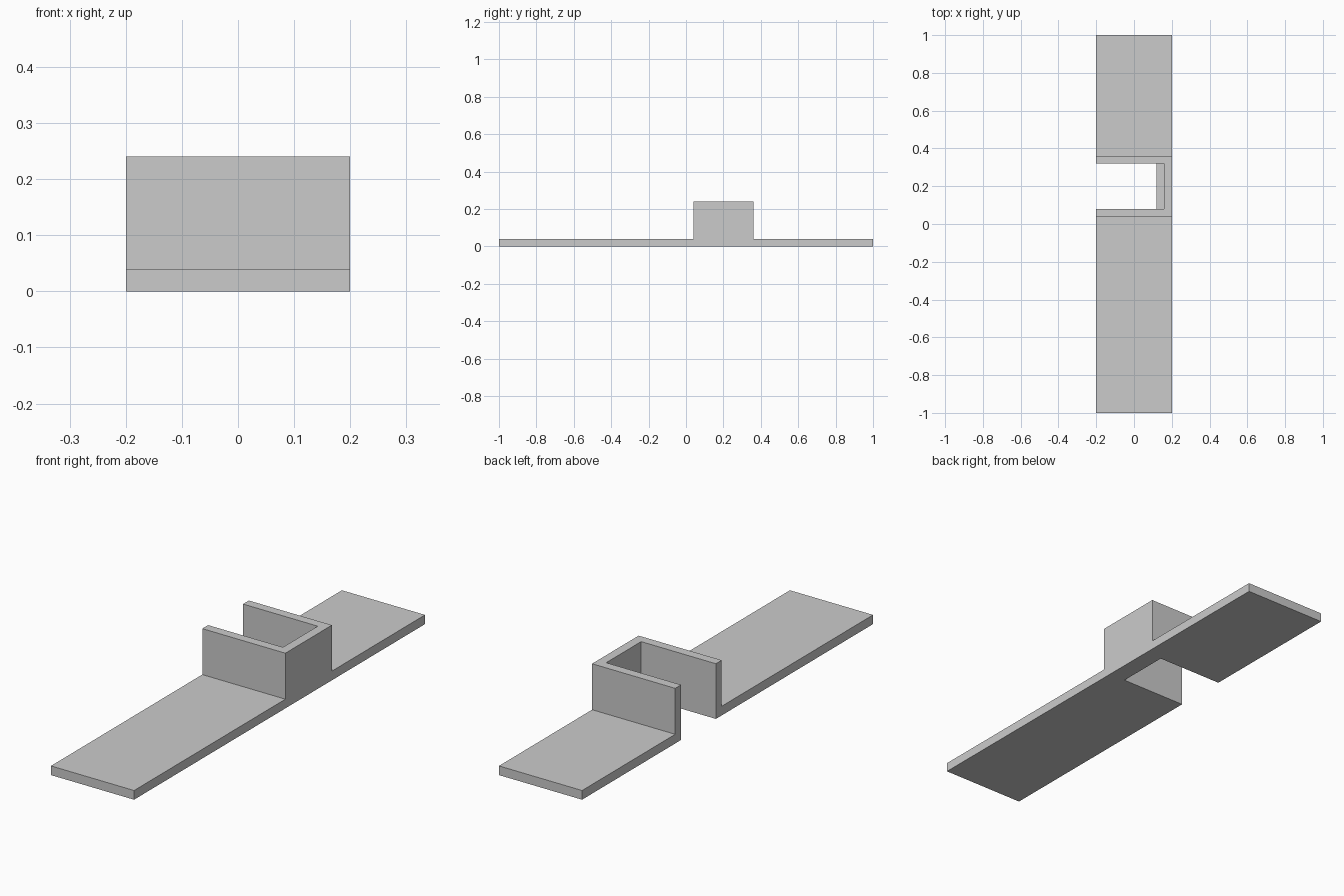
import bpy, bmesh
from mathutils import Vector

if "Cube" in bpy.data.objects:
    bpy.data.objects.remove(bpy.data.objects["Cube"])


def prism(name, points, offset):
    """Extrude a closed flat profile along an offset vector."""
    bm = bmesh.new()
    face = bm.faces.new([bm.verts.new(p) for p in points])
    ext = bmesh.ops.extrude_face_region(bm, geom=[face])
    moved = [v for v in ext["geom"] if isinstance(v, bmesh.types.BMVert)]
    bmesh.ops.translate(bm, verts=moved, vec=Vector(offset))
    bmesh.ops.recalc_face_normals(bm, faces=bm.faces)
    mesh = bpy.data.meshes.new(name)
    bm.to_mesh(mesh)
    bm.free()
    obj = bpy.data.objects.new(name, mesh)
    bpy.context.collection.objects.link(obj)
    return obj


# Long flat plate with a raised block: side outline swept across the width
side = [(-1, 0), (1, 0), (1, 0.04), (0.36, 0.04), (0.36, 0.24),
        (0.04, 0.24), (0.04, 0.04), (-1, 0.04)]
bracket = prism("slotted_bracket", [(-0.2, y, z) for y, z in side], (0.4, 0, 0))

# Slot open to the left, leaving three walls and a small inner ledge
slot = [(-0.3, -0.1), (0.12, -0.1), (0.12, 0.04), (0.16, 0.04),
        (0.16, 0.34), (-0.3, 0.34)]
cutter = prism("slot_cutter", [(x, 0.08, z) for x, z in slot], (0, 0.24, 0))
cutter.hide_render = True

mod = bracket.modifiers.new("slot", 'BOOLEAN')
mod.operation = 'DIFFERENCE'
mod.solver = 'EXACT'
mod.object = cutter
bpy.context.view_layer.objects.active = bracket
bpy.ops.object.modifier_apply(modifier=mod.name)
bpy.data.objects.remove(cutter)
